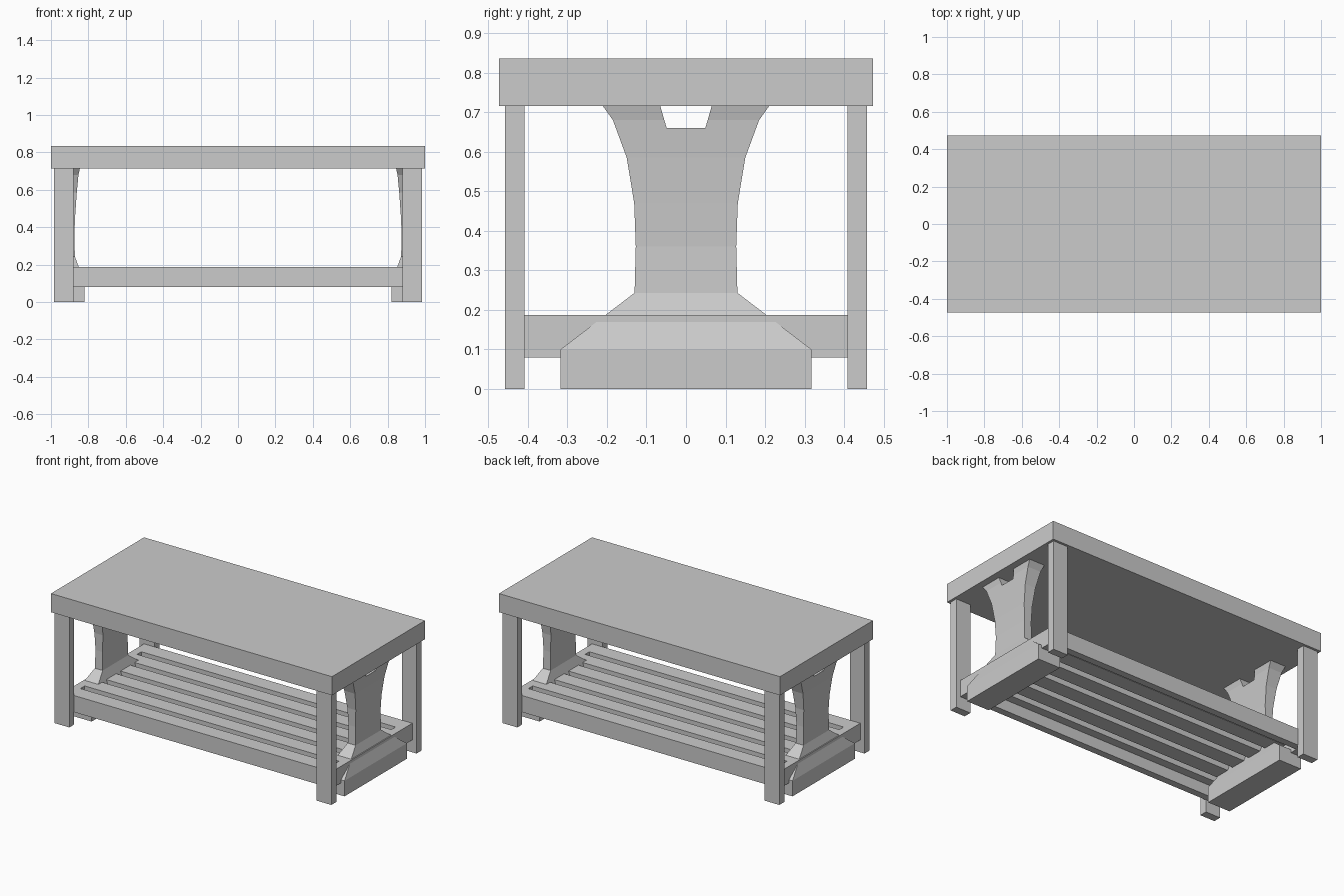
import bpy, bmesh

if "Cube" in bpy.data.objects:
    bpy.data.objects.remove(bpy.data.objects["Cube"])


def new_object(name, bm):
    bmesh.ops.recalc_face_normals(bm, faces=bm.faces)
    mesh = bpy.data.meshes.new(name)
    bm.to_mesh(mesh)
    bm.free()
    ob = bpy.data.objects.new(name, mesh)
    bpy.context.collection.objects.link(ob)
    return ob


def loft(name, rings):
    """Stack of rectangles: (z, x0, x1, y0, y1)."""
    bm = bmesh.new()
    loops = [[bm.verts.new(p) for p in ((x0, y0, z), (x1, y0, z), (x1, y1, z), (x0, y1, z))]
             for z, x0, x1, y0, y1 in rings]
    for a, b in zip(loops, loops[1:]):
        for i in range(4):
            j = (i + 1) % 4
            bm.faces.new((a[i], a[j], b[j], b[i]))
    bm.faces.new(loops[0])
    bm.faces.new(loops[-1])
    return new_object(name, bm)


def box(name, x0, x1, y0, y1, z0, z1):
    return loft(name, [(z0, x0, x1, y0, y1), (z1, x0, x1, y0, y1)])


def mirror(ob, x=True, y=False):
    m = ob.modifiers.new("mirror", 'MIRROR')
    m.use_axis = (x, y, False)


TOP_Z = 0.715
SHELF_X, SHELF_Y, SHELF_LOW, SHELF_TOP = 0.955, 0.41, 0.08, 0.187

# Thick table top
box("table_top", -1, 1, -0.473, 0.473, TOP_Z, 0.835)

# Four corner legs
mirror(box("corner_legs", 0.88, 0.985, 0.408, 0.458, 0, TOP_Z), y=True)

# Shelf frame: long rails and end rails
long_rail = box("long_shelf_rails", -SHELF_X, SHELF_X, SHELF_Y - 0.045, SHELF_Y, SHELF_LOW, SHELF_TOP)
mirror(long_rail, x=False, y=True)
inner = SHELF_Y - 0.045
mirror(box("end_shelf_rails", SHELF_X - 0.05, SHELF_X, -inner, inner, SHELF_LOW, SHELF_TOP))

# Shelf slats, the outer two widening the long rails
count, width = 6, 0.10
pitch = (2 * SHELF_Y - width) / (count - 1)
for i in range(count):
    y0 = -SHELF_Y + i * pitch
    y1 = y0 + width
    y0, y1 = max(y0, -inner), min(y1, inner)
    box(f"shelf_slat_{i + 1}", -SHELF_X + 0.05, SHELF_X - 0.05, y0, y1, SHELF_TOP - 0.035, SHELF_TOP)

# Waisted end pedestal on a block foot: (z, half width y, half depth x)
profile = [(0, .317, .08), (.10, .317, .08), (.243, .13, .028), (.36, .127, .025),
           (.47, .131, .03), (.585, .15, .038), (.68, .185, .047), (TOP_Z, .21, .055)]
pedestal = loft("end_pedestals", [(z, .90 - d, .90 + d, -w, w) for z, w, d in profile])

# Notch at the pedestal head
cutter = loft("notch_cutter", [(.66, .7, 1.1, -.049, .049), (.77, .7, 1.1, -.081, .081)])
cutter.hide_render = True
cutter.hide_viewport = True
cutter.display_type = 'WIRE'
cut = pedestal.modifiers.new("notch", 'BOOLEAN')
cut.operation = 'DIFFERENCE'
cut.solver = 'EXACT'
cut.object = cutter
mirror(pedestal)
